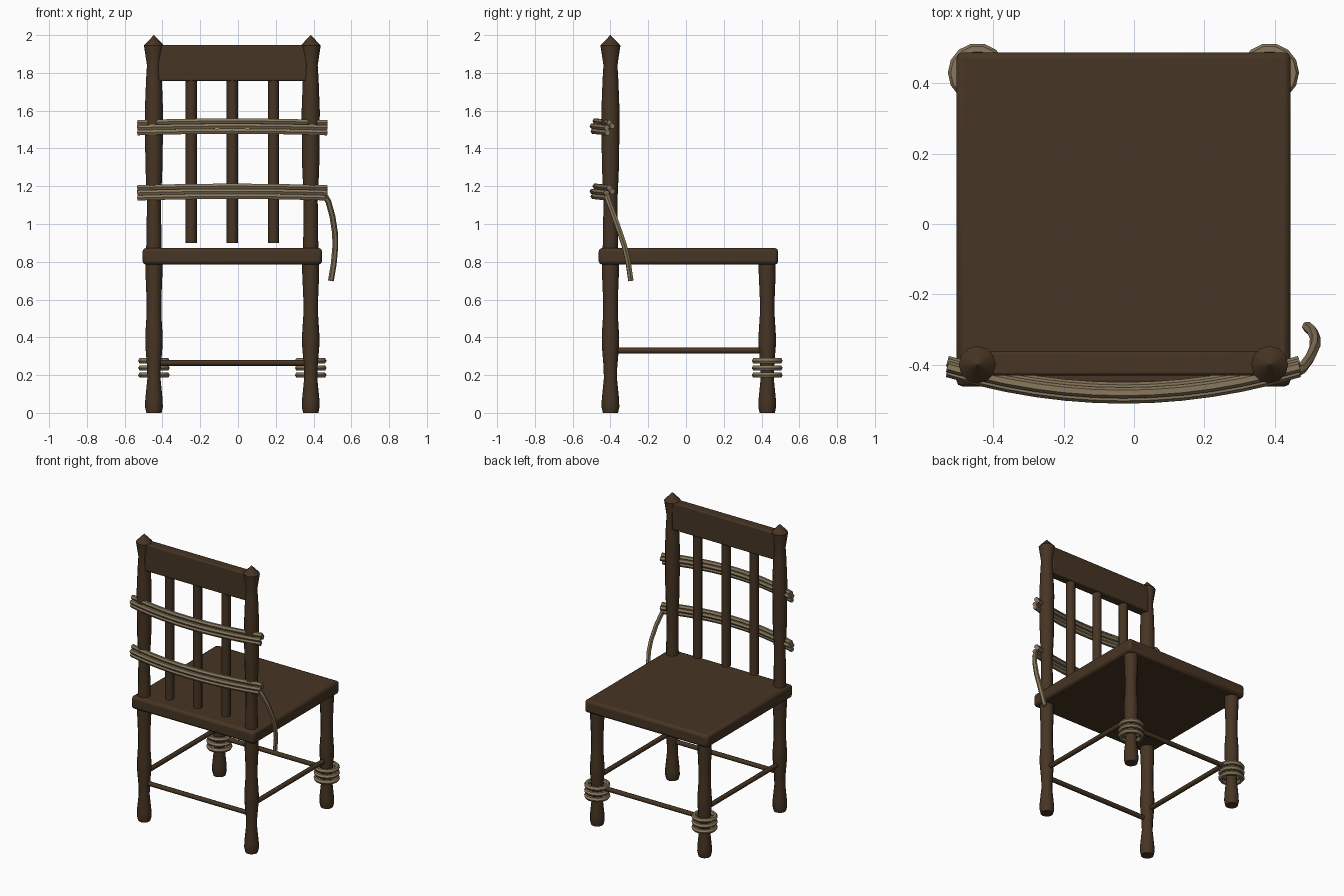
import bpy, bmesh, math
from mathutils import Vector

cube = bpy.data.objects.get("Cube")
if cube:
    bpy.data.objects.remove(cube, do_unlink=True)

LEFT, RIGHT, BACK, FRONT = 0.385, -0.445, -0.4, 0.43
MID = (LEFT + RIGHT) / 2


def material(name, rgb):
    m = bpy.data.materials.new(name)
    m.use_nodes = True
    m.diffuse_color = (*rgb, 1)
    bsdf = m.node_tree.nodes["Principled BSDF"]
    bsdf.inputs["Base Color"].default_value = (*rgb, 1)
    bsdf.inputs["Roughness"].default_value = 0.8
    return m


WOOD = material("dark wood", (0.062, 0.035, 0.017))
ROPE = material("tan rope", (0.25, 0.19, 0.11))


def finish(ob, name, mat, angle=35):
    ob.name = name
    ob.data.materials.clear()
    ob.data.materials.append(mat)
    bpy.ops.object.select_all(action="DESELECT")
    ob.select_set(True)
    bpy.context.view_layer.objects.active = ob
    bpy.ops.object.shade_smooth_by_angle(angle=math.radians(angle))
    return ob


def box(name, lo, hi, bevel):
    lo, hi = Vector(lo), Vector(hi)
    bpy.ops.mesh.primitive_cube_add(size=1, location=(lo + hi) / 2)
    ob = bpy.context.object
    ob.scale = hi - lo
    bpy.ops.object.transform_apply(location=False, rotation=False, scale=True)
    mod = ob.modifiers.new("soft edges", "BEVEL")
    mod.width, mod.segments = bevel, 2
    return finish(ob, name, WOOD)


def rod(name, a, b, radius, sides=8):
    a, b = Vector(a), Vector(b)
    bpy.ops.mesh.primitive_cylinder_add(vertices=sides, radius=radius,
                                        depth=(b - a).length, location=(a + b) / 2)
    ob = bpy.context.object
    ob.rotation_euler = (b - a).to_track_quat("Z", "Y").to_euler()
    return finish(ob, name, WOOD, 50)


def turned(name, profile, x, y, sides=12):
    """Lathe a list of (radius, height) pairs around a vertical axis."""
    bm = bmesh.new()
    rings = []
    for r, z in profile:
        angles = [2 * math.pi * i / sides for i in range(sides)]
        rings.append([bm.verts.new((r * math.cos(t), r * math.sin(t), z)) for t in angles])
    for low, high in zip(rings, rings[1:]):
        for i in range(sides):
            j = (i + 1) % sides
            bm.faces.new((low[i], low[j], high[j], high[i]))
    bm.faces.new(rings[0][::-1])
    bm.faces.new(rings[-1])
    mesh = bpy.data.meshes.new(name)
    bm.to_mesh(mesh)
    bm.free()
    ob = bpy.data.objects.new(name, mesh)
    ob.location = (x, y, 0)
    bpy.context.collection.objects.link(ob)
    return finish(ob, name, WOOD)


def cord(name, points, radius):
    """Sweep a round cord with closed ends along a path."""
    curve = bpy.data.curves.new(name, "CURVE")
    curve.dimensions = "3D"
    curve.bevel_depth, curve.bevel_resolution = radius, 1
    curve.use_fill_caps = True
    spline = curve.splines.new("POLY")
    spline.points.add(len(points) - 1)
    for p, co in zip(spline.points, points):
        p.co = (*co, 1)
    ob = bpy.data.objects.new(name, curve)
    bpy.context.collection.objects.link(ob)
    bpy.ops.object.select_all(action="DESELECT")
    ob.select_set(True)
    bpy.context.view_layer.objects.active = ob
    bpy.ops.object.convert(target="MESH")
    return finish(bpy.context.object, name, ROPE, 30)


# Turned legs and back posts with pointed finials
leg = [(0.04, 0), (0.047, 0.03), (0.046, 0.07), (0.035, 0.18), (0.036, 0.24),
       (0.046, 0.36), (0.046, 0.41), (0.039, 0.52), (0.039, 0.6), (0.045, 0.74), (0.045, 0.8)]
post = leg + [(0.04, 0.9), (0.037, 1.12), (0.045, 1.3), (0.047, 1.45), (0.048, 1.6),
              (0.042, 1.76), (0.037, 1.84), (0.053, 1.945), (0.001, 2.0)]
for side, x in (("left", LEFT), ("right", RIGHT)):
    turned(side + "_front_leg", leg, x, FRONT)
    turned(side + "_back_post", post, x, BACK)
    rod(side + "_side_rung", (x, BACK, 0.33), (x, FRONT, 0.33), 0.016)
    # Rope coils wrapped on the front legs
    for i in range(3):
        bpy.ops.mesh.primitive_torus_add(major_segments=14, minor_segments=6,
                                         major_radius=0.068, minor_radius=0.016,
                                         location=(x, FRONT, 0.2 + 0.038 * i))
        finish(bpy.context.object, f"{side}_leg_coil_{i + 1}", ROPE, 30)

for end, y in (("front", FRONT), ("back", BACK)):
    rod(end + "_rung", (RIGHT, y, 0.265), (LEFT, y, 0.265), 0.016)

# Seat and back rest
box("seat", (-0.505, -0.462, 0.785), (0.445, 0.488, 0.873), 0.018)
box("top_rail", (RIGHT + 0.02, -0.43, 1.757), (LEFT - 0.02, -0.363, 1.947), 0.008)
for i in range(3):
    x = MID + 0.218 * (i - 1)
    rod(f"back_spindle_{i + 1}", (x, BACK, 0.9), (x, BACK, 1.78), 0.03)

# Bowed rope bundles lashed behind the back rest
strands = [(-0.415, -0.027), (-0.42, 0.0), (-0.39, 0.008), (-0.405, 0.027)]
for tier, z in (("lower", 1.165), ("upper", 1.51)):
    for n, (y, dz) in enumerate(strands):
        path = []
        for i in range(13):
            t = i / 6 - 1
            bow = 1 - t * t
            path.append((MID + 0.5 * t, y - 0.075 * bow, z + dz + 0.008 * bow))
        cord(f"{tier}_rope_strand_{n + 1}", path, 0.0155)

# Loose rope end hanging beside the seat
cord("hanging_rope_end", [(0.46, -0.42, 1.15), (0.478, -0.41, 1.12), (0.5, -0.38, 1.04),
                          (0.514, -0.348, 0.95), (0.515, -0.325, 0.88),
                          (0.507, -0.305, 0.79), (0.492, -0.292, 0.7)], 0.0155)
